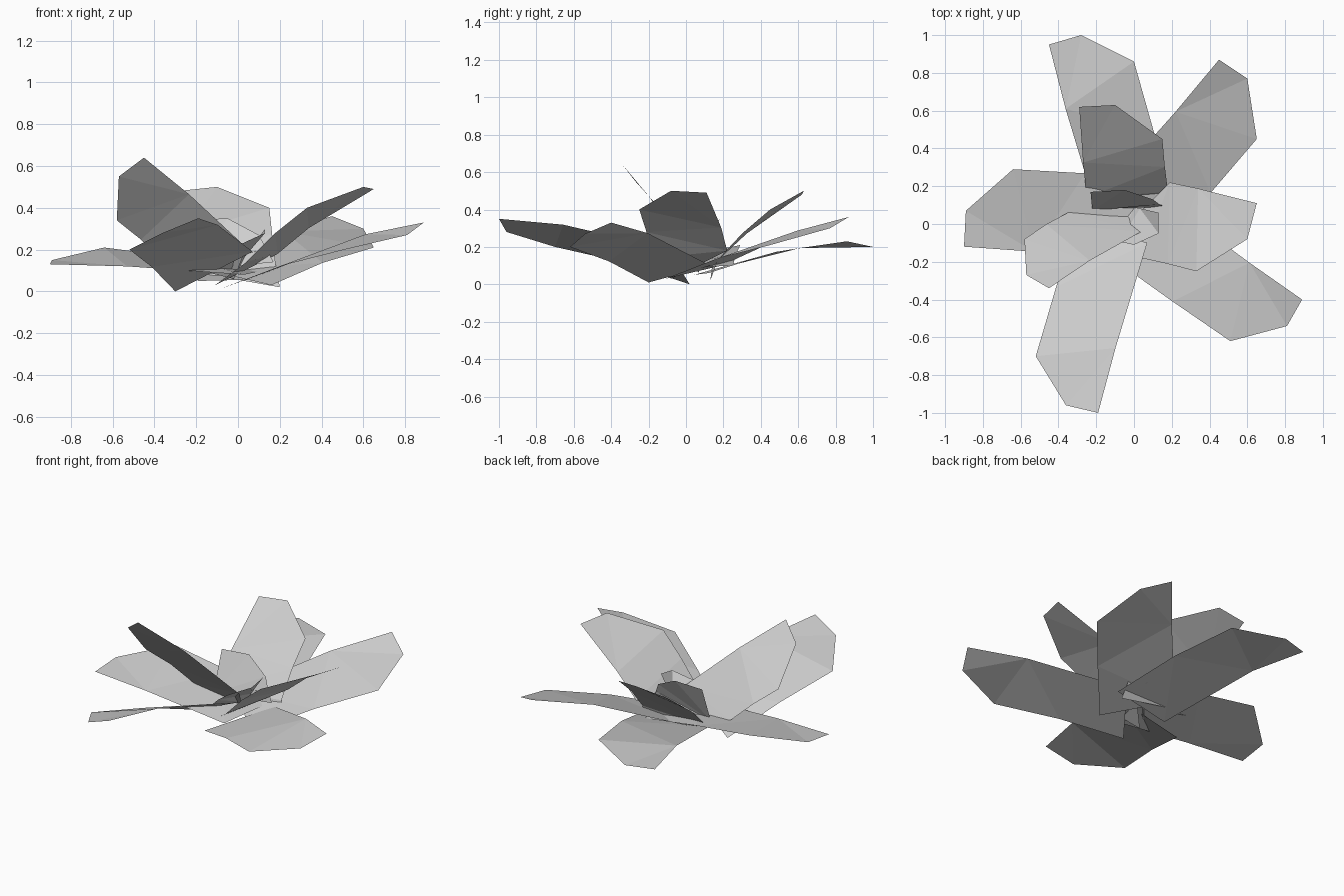
import bpy
import bmesh
from mathutils import Vector

cube = bpy.data.objects.get("Cube")
if cube:
    bpy.data.objects.remove(cube, do_unlink=True)

# Single matte grey for the whole plant
grey = bpy.data.materials.new("leaf_grey")
grey.use_nodes = True
colour = (0.62, 0.62, 0.62, 1.0)
grey.diffuse_color = colour
grey.node_tree.nodes["Principled BSDF"].inputs["Base Color"].default_value = colour


def make_leaf(name, base_right, shoulder, clipped, tip, base_left, bow=0.03, root=None):
    """Build a broad card-like leaf with one clipped corner at its tip."""
    base_right, shoulder, clipped, tip, base_left = map(
        Vector, (base_right, shoulder, clipped, tip, base_left))
    normal = (shoulder - base_right).cross(tip - base_right).normalized()
    width = (tip - shoulder).length

    # The far shoulder and the middle of the edge follow from the corners
    far_shoulder = tip + (base_left - tip).normalized() * width * 0.75 + normal * bow
    middle = base_right.lerp(shoulder, 0.5) + normal * bow * 0.6

    bm = bmesh.new()
    corners = (base_right, middle, shoulder, clipped, tip, far_shoulder, base_left)
    br, mi, sh, cl, tp, fs, bl = [bm.verts.new(point) for point in corners]
    for loop in ((br, mi, bl), (mi, fs, bl), (mi, sh, fs), (sh, cl, fs), (cl, tp, fs)):
        bm.faces.new(loop)
    # Curled-under end where the leaf meets the heart of the plant
    if root:
        bm.faces.new((br, bl, bm.verts.new(root)))

    mesh = bpy.data.meshes.new(name)
    bm.to_mesh(mesh)
    bm.free()
    mesh.materials.append(grey)
    leaf = bpy.data.objects.new(name, mesh)
    bpy.context.collection.objects.link(leaf)
    return leaf


# Low spreading outer leaves
make_leaf("front_leaf", base_right=(-.3, .02, 0), shoulder=(-.52, -.7, .2),
          clipped=(-.36, -.96, .28), tip=(-.19, -1, .35), base_left=(.07, -.1, .19))
make_leaf("front_left_leaf", base_right=(-.09, -.2, .01), shoulder=(.51, -.62, .2),
          clipped=(.81, -.54, .27), tip=(.89, -.4, .33), base_left=(.16, .13, .1))
make_leaf("right_leaf", base_right=(.12, .25, .1), shoulder=(-.64, .29, .21),
          clipped=(-.89, .07, .15), tip=(-.9, -.12, .13), base_left=(.03, -.18, .08),
          bow=0.01)
make_leaf("back_leaf", base_right=(.22, .12, .06), shoulder=(0, .86, .23),
          clipped=(-.28, 1, .2), tip=(-.45, .95, .2), base_left=(-.19, .04, .05),
          bow=0.05)
make_leaf("back_left_leaf", base_right=(.16, -.11, .03), shoulder=(.65, .45, .21),
          clipped=(.6, .77, .3), tip=(.45, .87, .36), base_left=(-.14, .19, .1))

# Steeper inner leaves
make_leaf("raised_right_leaf", base_right=(-.35, .06, .14), shoulder=(-.58, -.08, .34),
          clipped=(-.57, -.27, .55), tip=(-.45, -.34, .64), base_left=(.04, -.04, .21),
          bow=0.02, root=(-.02, .07, .06))
make_leaf("raised_back_leaf", base_right=(.18, .17, .13), shoulder=(.15, .45, .4),
          clipped=(-.1, .63, .5), tip=(-.29, .62, .48), base_left=(-.25, .14, .1),
          bow=0.02, root=(.2, .13, .02))
make_leaf("raised_left_leaf", base_right=(.04, -.18, .14), shoulder=(.33, -.25, .4),
          clipped=(.6, -.08, .5), tip=(.65, .11, .49), base_left=(.19, .22, .18),
          bow=0.02, root=(-.11, -.08, .03))

# Small upright leaves at the heart of the plant
make_leaf("small_back_leaf", base_right=(.17, .09, .14), shoulder=(.1, .13, .27),
          clipped=(-.05, .18, .35), tip=(-.23, .17, .34), base_left=(-.22, .08, .1),
          bow=0.01)
make_leaf("small_left_leaf", base_right=(-.14, -.08, .1), shoulder=(0, -.11, .22),
          clipped=(.13, -.05, .28), tip=(.13, .06, .3), base_left=(0, .09, .1),
          bow=0.01)
